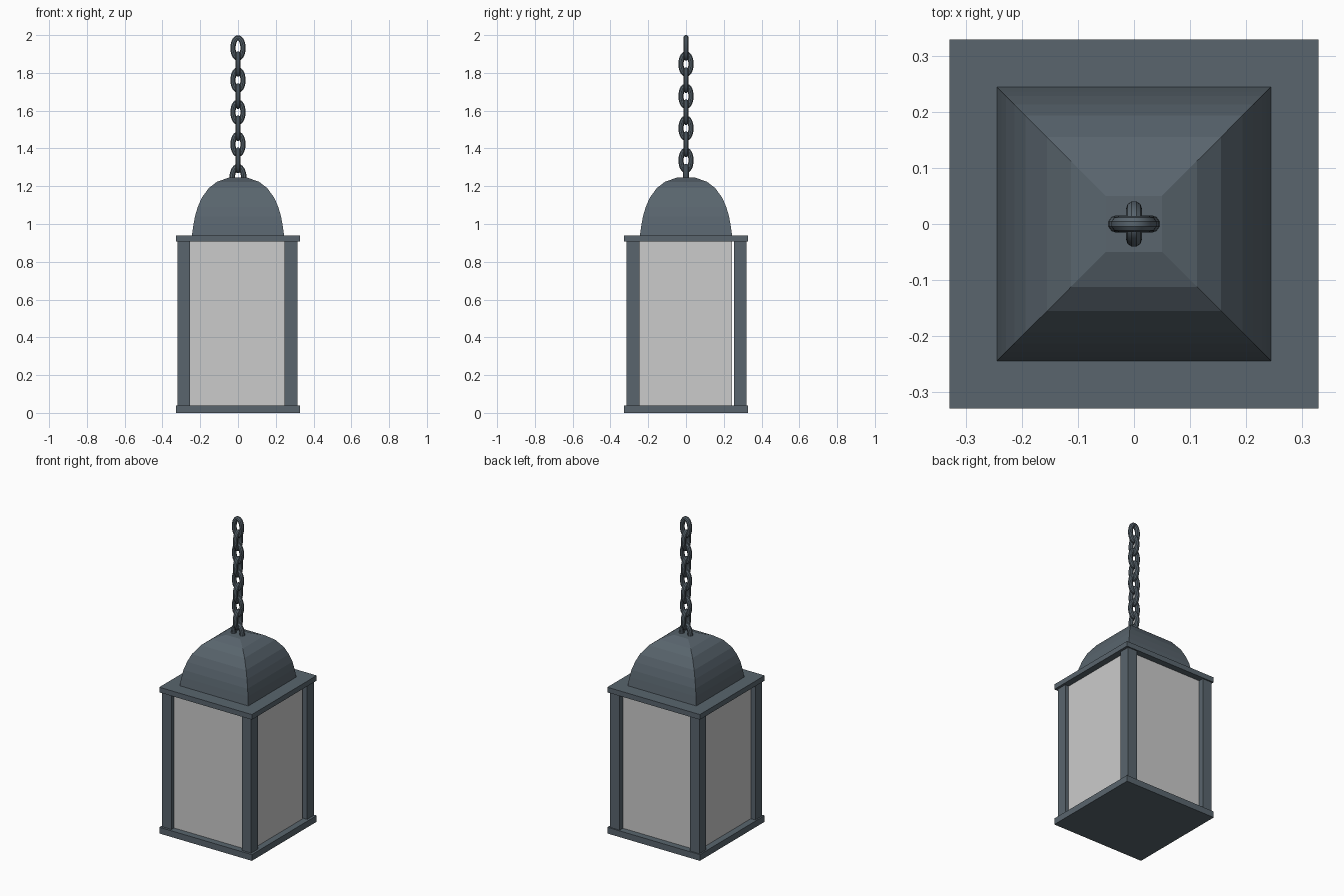
import bpy, bmesh, math

if "Cube" in bpy.data.objects:
    bpy.data.objects.remove(bpy.data.objects["Cube"])

metal = bpy.data.materials.new("slate_metal")
metal.diffuse_color = (0.10, 0.13, 0.155, 1)
metal.use_nodes = True
metal.node_tree.nodes["Principled BSDF"].inputs["Base Color"].default_value = metal.diffuse_color


def box(name, x0, x1, y0, y1, z0, z1, mat=metal):
    bpy.ops.mesh.primitive_cube_add(size=1, location=((x0 + x1) / 2, (y0 + y1) / 2, (z0 + z1) / 2))
    ob = bpy.context.object
    ob.name = name
    ob.scale = (x1 - x0, y1 - y0, z1 - z0)
    bpy.ops.object.transform_apply(location=False, rotation=False, scale=True)
    if mat:
        ob.data.materials.append(mat)
    return ob


def link(name, z, half_w, half_h, wire, turned):
    # oval ring of constant wire thickness, standing in the xz plane
    cu = bpy.data.curves.new(name, 'CURVE')
    cu.dimensions = '3D'
    cu.bevel_depth = wire
    cu.bevel_resolution = 3
    sp = cu.splines.new('POLY')
    n = 28
    sp.points.add(n - 1)
    for i, p in enumerate(sp.points):
        a = 2 * math.pi * i / n
        p.co = ((half_w - wire) * math.cos(a), 0, (half_h - wire) * math.sin(a), 1)
    sp.use_cyclic_u = True
    ob = bpy.data.objects.new(name, cu)
    bpy.context.collection.objects.link(ob)
    ob.location.z = z
    ob.rotation_euler.z = math.pi / 2 if turned else 0
    cu.materials.append(metal)
    bpy.ops.object.select_all(action='DESELECT')
    ob.select_set(True)
    bpy.context.view_layer.objects.active = ob
    bpy.ops.object.convert(target='MESH')
    bpy.ops.object.shade_smooth_by_angle()


# bottom and top plates
P = 0.329
box("bottom_plate", -P, P, -P, P, 0, 0.04)
box("top_plate", -P, P, -P, P, 0.907, 0.94)

# corner posts
for xn, x in (("left", -0.32), ("right", 0.247)):
    for yn, y in (("front", -0.314), ("back", 0.254)):
        box(f"{yn}_{xn}_post", x, x + 0.067, y, y + 0.067, 0.04, 0.907)

# recessed panes; the side panes stop just short of the back posts
for n, s in (("front", -1), ("back", 1)):
    y = s * 0.285
    box(n + "_pane", -0.253, 0.247, y - 0.003, y + 0.003, 0.04, 0.907, None)
for n, s in (("left", -1), ("right", 1)):
    x = s * 0.285
    box(n + "_pane", x - 0.003, x + 0.003, -0.247, 0.244, 0.04, 0.907, None)

# square domed roof from stacked square rings
profile = [(0.244, 0.94), (0.236, 0.995), (0.228, 1.04), (0.213, 1.09), (0.193, 1.137),
           (0.155, 1.19), (0.112, 1.223), (0.05, 1.245)]
bm = bmesh.new()
rings = [[bm.verts.new((sx * r, sy * r, z)) for sx, sy in ((-1, -1), (1, -1), (1, 1), (-1, 1))]
         for r, z in profile]
for a, b in zip(rings, rings[1:]):
    for i in range(4):
        j = (i + 1) % 4
        bm.faces.new((a[i], a[j], b[j], b[i]))
bm.faces.new(rings[-1])
bm.faces.new(rings[0][::-1])
me = bpy.data.meshes.new("roof")
bm.to_mesh(me)
bm.free()
me.materials.append(metal)
roof = bpy.data.objects.new("roof", me)
bpy.context.collection.objects.link(roof)

# chain: alternating links, then the loop fixed in the roof
for i in range(8):
    link(f"chain_link_{i + 1}", 1.932 - 0.085 * i, 0.041, 0.068, 0.0145, i % 2 == 1)
link("roof_loop", 1.245, 0.046, 0.074, 0.0155, False)
